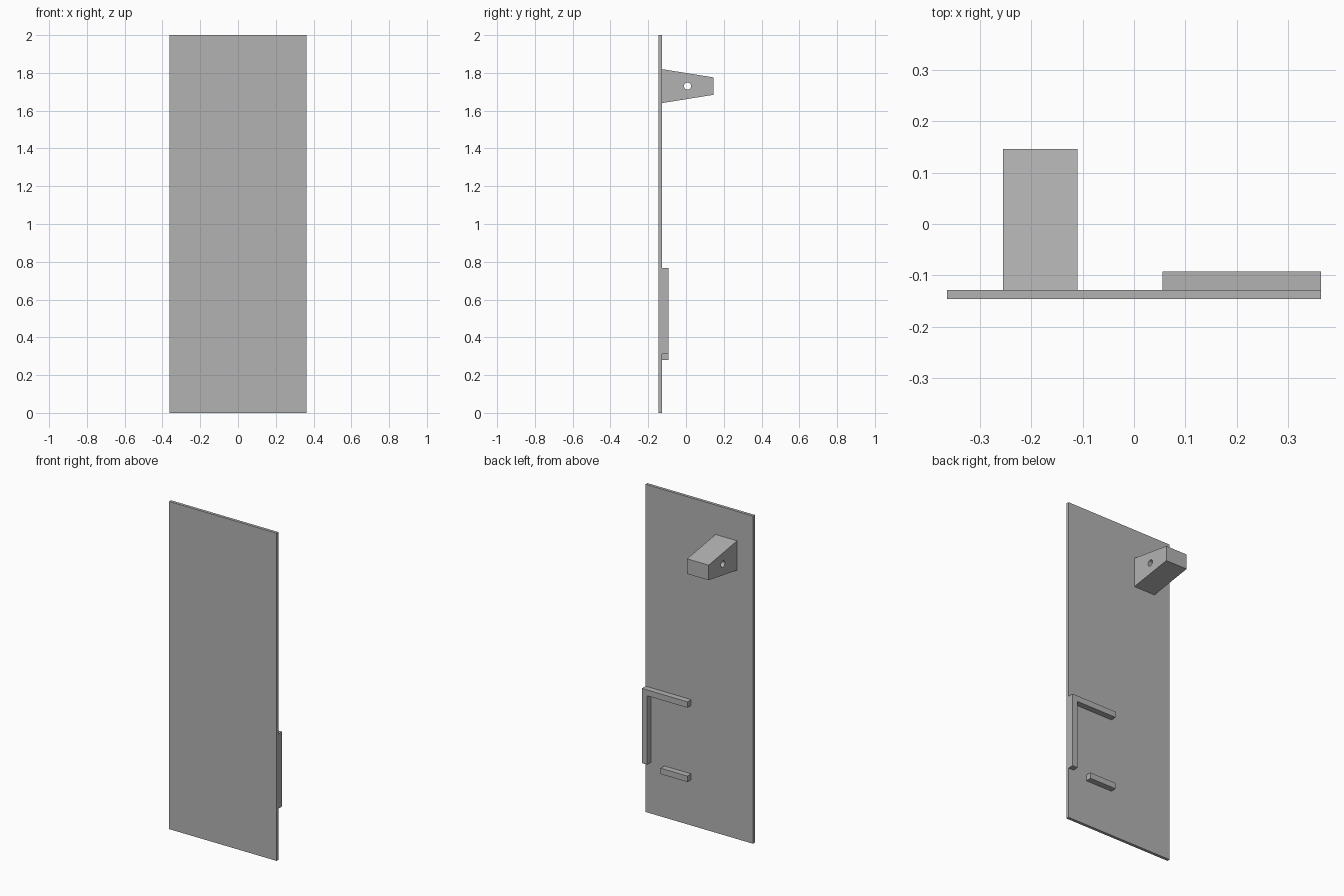
import bpy
import bmesh
from mathutils import Matrix, Vector

cube = bpy.data.objects.get("Cube")
if cube:
    bpy.data.objects.remove(cube, do_unlink=True)

# One plain grey for every part
grey = bpy.data.materials.new("plain grey")
grey.use_nodes = True
colour = (0.45, 0.45, 0.45, 1)
grey.diffuse_color = colour
grey.node_tree.nodes["Principled BSDF"].inputs["Base Color"].default_value = colour


def add_object(name, bm):
    bmesh.ops.recalc_face_normals(bm, faces=bm.faces)
    mesh = bpy.data.meshes.new(name)
    bm.to_mesh(mesh)
    bm.free()
    mesh.materials.append(grey)
    obj = bpy.data.objects.new(name, mesh)
    bpy.context.collection.objects.link(obj)
    return obj


def prism(name, profile, x0, x1):
    """Extrude a (y, z) profile along x."""
    bm = bmesh.new()
    face = bm.faces.new([bm.verts.new((x0, y, z)) for y, z in profile])
    out = bmesh.ops.extrude_face_region(bm, geom=[face])
    verts = [v for v in out["geom"] if isinstance(v, bmesh.types.BMVert)]
    bmesh.ops.translate(bm, verts=verts, vec=Vector((x1 - x0, 0, 0)))
    return add_object(name, bm)


def box(name, x0, x1, y0, y1, z0, z1):
    return prism(name, [(y0, z0), (y1, z0), (y1, z1), (y0, z1)], x0, x1)


EDGE = 0.363      # half the panel width
FRONT = -0.146
BACK = -0.128     # rear face of the panel
BAR = 0.036       # thickness of the square bars
INNER = 0.055     # inner end of the horizontal bars

# Flat door panel
box("door_panel", -EDGE, EDGE, FRONT, BACK, 0, 2)

# Square bars on the rear face
box("upper_bar", INNER, EDGE - BAR, BACK, BACK + BAR, 0.768 - BAR, 0.768)
box("upright_bar", EDGE - BAR, EDGE, BACK, BACK + BAR, 0.312, 0.768)
box("lower_bar", INNER, 0.235, BACK, BACK + BAR, 0.279, 0.279 + BAR)

# Tapered bracket with a cross hole
MID = 1.73
profile = [(BACK, MID - 0.09), (0.146, MID - 0.046),
           (0.146, MID + 0.046), (BACK, MID + 0.09)]
bracket = prism("tapered_bracket", profile, -0.255, -0.11)

bm = bmesh.new()
bmesh.ops.create_cone(bm, cap_ends=True, segments=32, radius1=0.019,
                      radius2=0.019, depth=0.4,
                      matrix=Matrix.Translation((-0.18, 0.008, MID))
                      @ Matrix.Rotation(1.5708, 4, "Y"))
cutter = add_object("hole_cutter", bm)
cutter.hide_render = True
cutter.hide_set(True)
cut = bracket.modifiers.new("cross_hole", "BOOLEAN")
cut.operation = "DIFFERENCE"
cut.solver = "EXACT"
cut.object = cutter

# Apply the cut, remove the helper and smooth the hole wall
bpy.ops.object.select_all(action="DESELECT")
bracket.select_set(True)
bpy.context.view_layer.objects.active = bracket
bpy.ops.object.modifier_apply(modifier=cut.name)
bpy.data.objects.remove(cutter, do_unlink=True)
bpy.ops.object.shade_smooth_by_angle()
